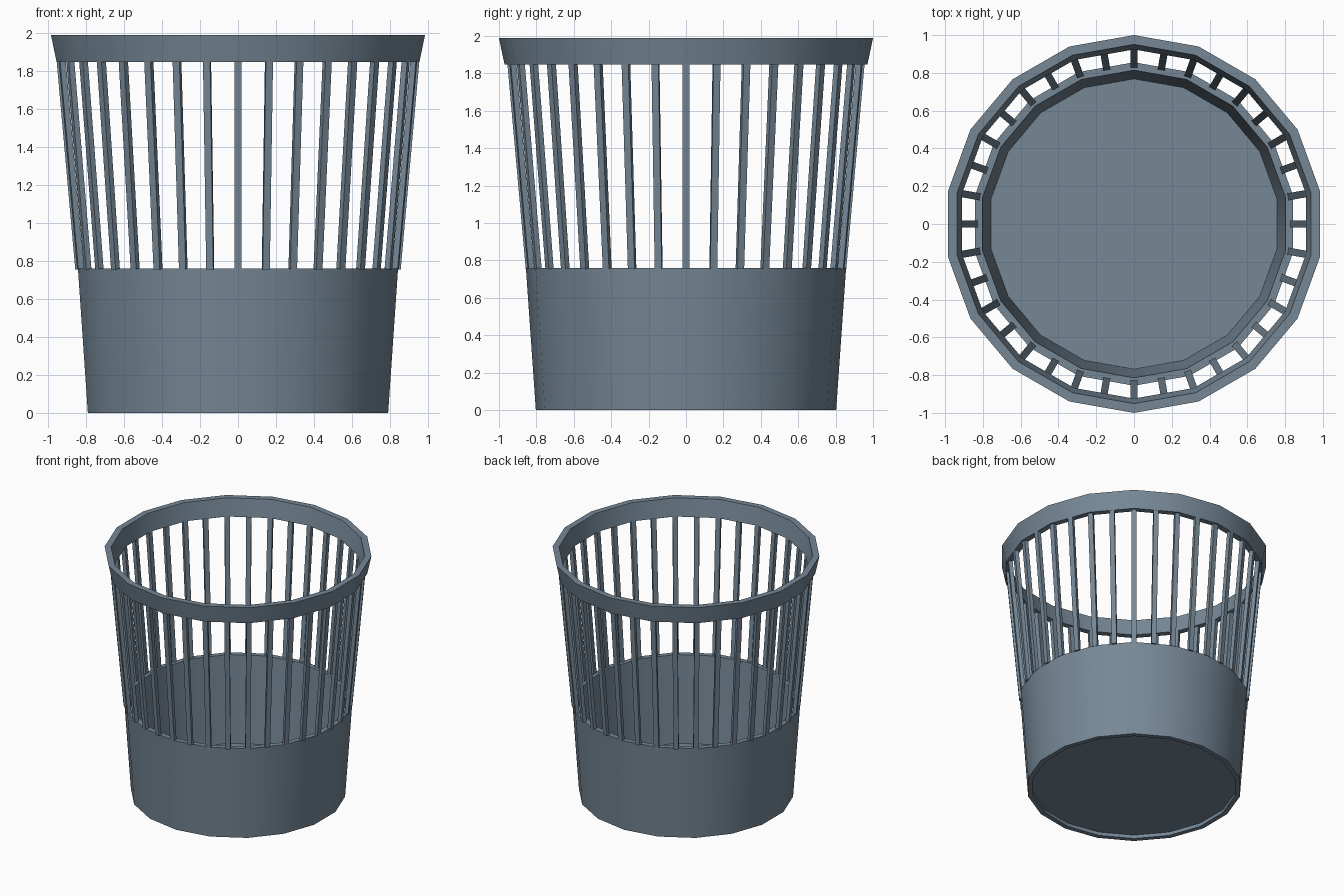
import bpy, bmesh, math
from mathutils import Matrix, Vector

if "Cube" in bpy.data.objects:
    bpy.data.objects.remove(bpy.data.objects["Cube"])

SIDES = 18
BARS = 36

# Blue-grey plastic
plastic = bpy.data.materials.new("blue_grey_plastic")
plastic.diffuse_color = (0.18, 0.245, 0.305, 1)
plastic.use_nodes = True
plastic.node_tree.nodes["Principled BSDF"].inputs["Base Color"].default_value = plastic.diffuse_color


def finish(name, bm, smooth=True):
    bmesh.ops.recalc_face_normals(bm, faces=bm.faces)
    mesh = bpy.data.meshes.new(name)
    bm.to_mesh(mesh)
    bm.free()
    mesh.materials.append(plastic)
    obj = bpy.data.objects.new(name, mesh)
    bpy.context.collection.objects.link(obj)
    if smooth:
        bpy.ops.object.select_all(action='DESELECT')
        obj.select_set(True)
        bpy.context.view_layer.objects.active = obj
        bpy.ops.object.shade_smooth_by_angle(angle=math.radians(30))
    return obj


def corner(i, r, z):
    """Point i of the 18-sided outline, with corner 0 on +y."""
    a = math.pi / 2 + math.tau * i / SIDES
    return (r * math.cos(a), r * math.sin(a), z)


def lathe_ring(name, profile):
    """Sweep a closed (radius, z) profile round the z axis."""
    bm = bmesh.new()
    rings = [[bm.verts.new(corner(i, r, z)) for r, z in profile]
             for i in range(SIDES)]
    n = len(profile)
    for i in range(SIDES):
        a, b = rings[i], rings[(i + 1) % SIDES]
        for j in range(n):
            k = (j + 1) % n
            bm.faces.new((a[j], b[j], b[k], a[k]))
    return finish(name, bm)


# Solid lower wall and flared top rim
lathe_ring("lower_wall", [(0.803, 0.0), (0.856, 0.76), (0.814, 0.76), (0.765, 0.0)])
lathe_ring("top_rim", [(0.97, 1.847), (1.0, 1.989), (0.951, 1.989), (0.924, 1.847)])

# Floor, slightly recessed from the underside
bm = bmesh.new()
low, top = [[bm.verts.new(corner(i, 0.769, z)) for i in range(SIDES)]
            for z in (0.03, 0.05)]
bm.faces.new(low[::-1])
bm.faces.new(top)
for i in range(SIDES):
    k = (i + 1) % SIDES
    bm.faces.new((low[i], low[k], top[k], top[i]))
finish("floor", bm)

# Slanted bars between wall and rim
bm = bmesh.new()
half = 0.019
for i in range(BARS):
    rot = Matrix.Rotation(math.tau * i / BARS, 3, 'Z')
    ends = []
    for r0, r1, z in ((0.828, 0.857, 0.755), (0.924, 0.955, 1.851)):
        ends.append([bm.verts.new(rot @ Vector(p)) for p in
                     ((r0, -half, z), (r1, -half, z), (r1, half, z), (r0, half, z))])
    low, top = ends
    bm.faces.new(low[::-1])
    bm.faces.new(top)
    for j in range(4):
        k = (j + 1) % 4
        bm.faces.new((low[j], low[k], top[k], top[j]))
finish("bars", bm, smooth=False)
